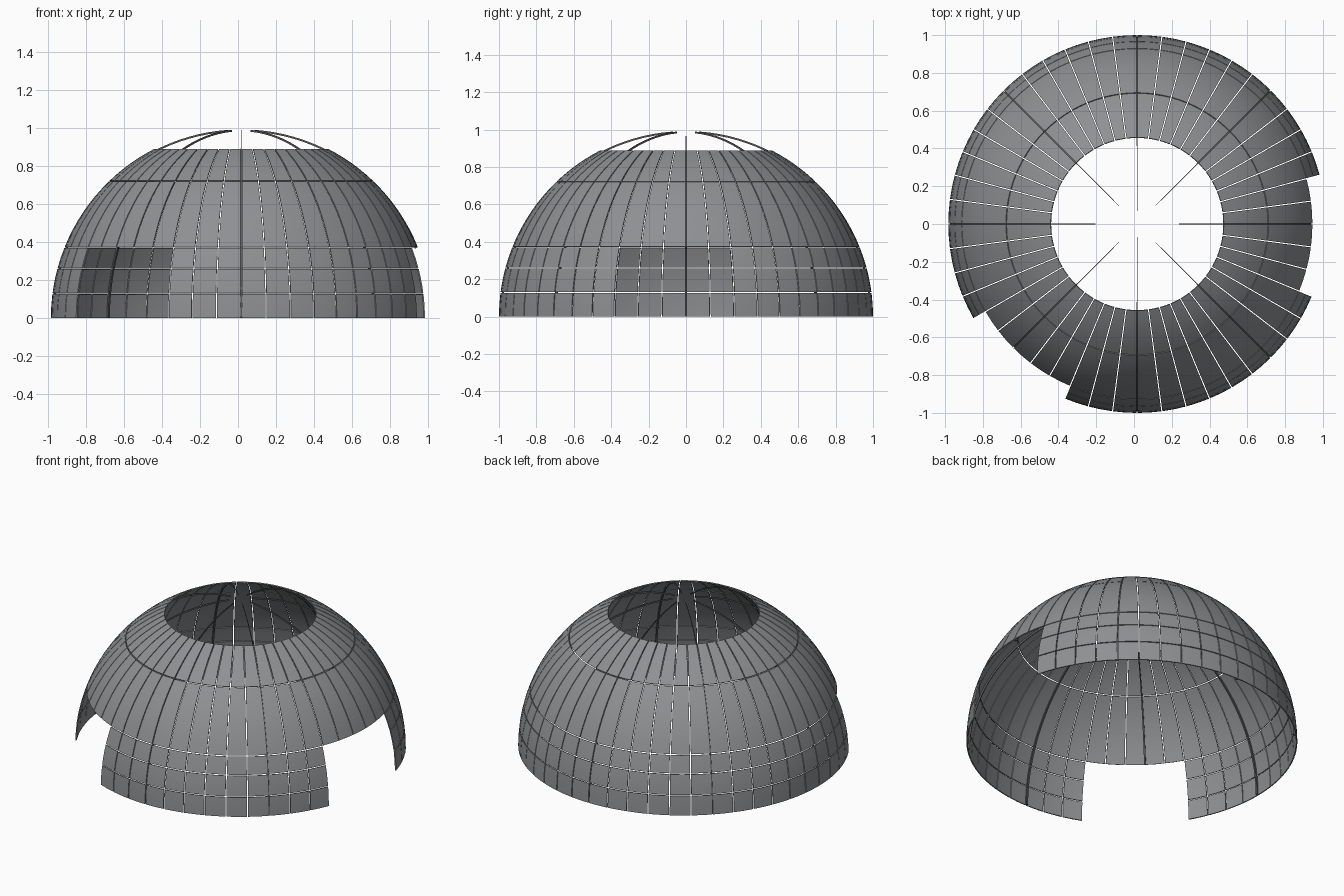
import bpy, bmesh, math
from mathutils import Vector

if "Cube" in bpy.data.objects:
    bpy.data.objects.remove(bpy.data.objects["Cube"])

# dome centre is nudged so the cut-out side stays centred
CX = (1 - math.cos(math.radians(15))) / 2
COLS = 48
STEP = 360 / COLS
BANDS = [0, 7.4, 15.1, 21.8, 46.1, 62.7]      # latitudes of the panel seams
OPENINGS = [(-22.5, 15), (210, 247.5)]        # longitudes of the two doorways
LOW_BANDS = 3                                 # bands that the doorways cut through
GAP = 0.0028                                  # half seam width


def material(name, v):
    m = bpy.data.materials.new(name)
    m.diffuse_color = (*v, 1)
    m.use_nodes = True
    m.node_tree.nodes["Principled BSDF"].inputs["Base Color"].default_value = m.diffuse_color
    return m


def in_opening(deg):
    return any(a < d < b for a, b in OPENINGS for d in (deg, deg - 360))


def point(r, lon, lat):
    return Vector((CX + r * math.cos(lat) * math.cos(lon),
                   r * math.cos(lat) * math.sin(lon), r * math.sin(lat)))


def patch(bm, lons, lats, r_in, r_out):
    """Closed, curved slab between two radii; lons and lats map 0..1 to angles."""
    (lon_f, na), (lat_f, ne) = lons, lats
    g = []
    for r in (r_out, r_in):
        g.append([[bm.verts.new(point(r, lon_f(i / na, lat_f(j / ne)), lat_f(j / ne)))
                   for i in range(na + 1)] for j in range(ne + 1)])
    o, n = g
    for j in range(ne):
        for i in range(na):
            bm.faces.new((o[j][i], o[j][i + 1], o[j + 1][i + 1], o[j + 1][i]))
            bm.faces.new((n[j][i], n[j + 1][i], n[j + 1][i + 1], n[j][i + 1]))
        bm.faces.new((o[j][0], o[j + 1][0], n[j + 1][0], n[j][0]))
        bm.faces.new((o[j][na], n[j][na], n[j + 1][na], o[j + 1][na]))
    for i in range(na):
        bm.faces.new((o[0][i], n[0][i], n[0][i + 1], o[0][i + 1]))
        bm.faces.new((o[ne][i], o[ne][i + 1], n[ne][i + 1], n[ne][i]))


def finish(bm, name, mat):
    bmesh.ops.recalc_face_normals(bm, faces=bm.faces)
    me = bpy.data.meshes.new(name)
    bm.to_mesh(me)
    bm.free()
    ob = bpy.data.objects.new(name, me)
    me.materials.append(mat)
    bpy.context.collection.objects.link(ob)
    bpy.ops.object.select_all(action='DESELECT')
    ob.select_set(True)
    bpy.context.view_layer.objects.active = ob
    bpy.ops.object.shade_smooth_by_angle(angle=math.radians(35))
    return ob


panel_grey = material("panel_grey", (0.27, 0.28, 0.29))
rib_grey = material("rib_grey", (0.1, 0.1, 0.105))

# curved panels, one object per horizontal band
names = ["base_panels", "lower_panels", "door_height_panels", "middle_panels", "upper_panels"]
for b, name in enumerate(names):
    bm = bmesh.new()
    lo = math.radians(BANDS[b]) + (GAP if b else 0)
    hi = math.radians(BANDS[b + 1]) - (GAP if b < 4 else 0)
    rows = max(2, round((BANDS[b + 1] - BANDS[b]) / 3))
    for c in range(COLS):
        mid = (c + 0.5) * STEP
        if b < LOW_BANDS and in_opening(mid):
            continue
        a0, a1 = math.radians(c * STEP), math.radians((c + 1) * STEP)

        # seam keeps an even width all the way up
        def lon(t, lat, a0=a0, a1=a1):
            g = GAP / math.cos(lat)
            return a0 + g + (a1 - a0 - 2 * g) * t

        patch(bm, (lon, 2), (lambda t, lo=lo, hi=hi: lo + (hi - lo) * t, rows), 0.993, 1.0)
    finish(bm, name, panel_grey)

# tapering inner ribs that reach past the top hole
bm = bmesh.new()
for k in range(8):
    deg = k * 45
    a = math.radians(deg)
    lo = math.radians(BANDS[LOW_BANDS] if in_opening(deg) else 0)
    hi = math.radians(86)
    patch(bm, (lambda t, lat, a=a: a + (t - 0.5) * 0.012, 1),
          (lambda t, lo=lo, hi=hi: lo + (hi - lo) * t, 28), 0.982, 0.992)
finish(bm, "inner_ribs", rib_grey)
